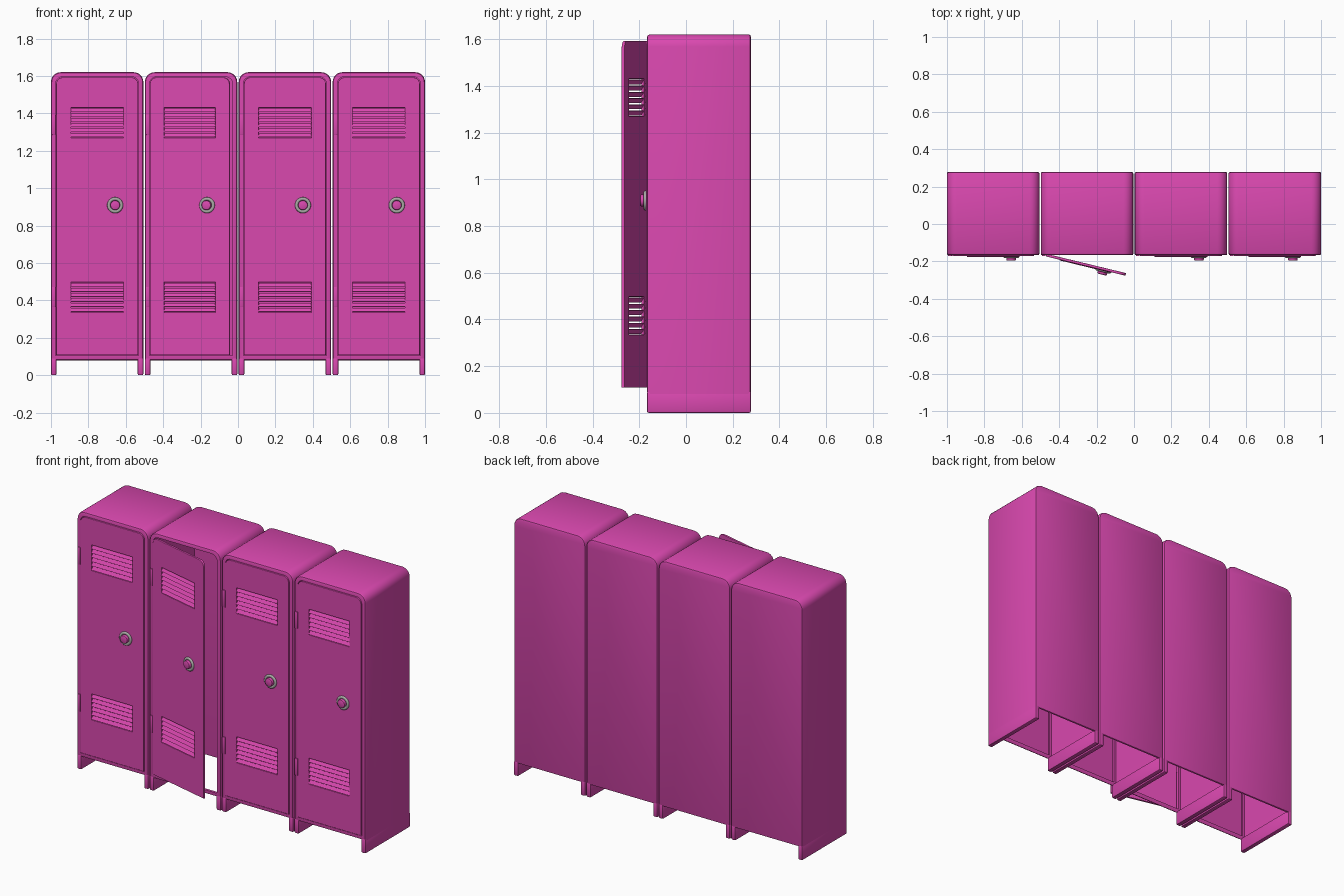
import bpy, bmesh, math
from mathutils import Matrix, Vector

if "Cube" in bpy.data.objects:
    bpy.data.objects.remove(bpy.data.objects["Cube"])

W, Z0, Z1 = 0.494, 0.08, 1.62          # locker width, underside and top of the body
FRONT, BACK = -0.167, 0.278
PITCH = (2 - W) / 3
PIVOT = Vector((0.022, FRONT, 0))      # door hinge line, inside one locker
VENTS = [(0.335, 0.497), (1.27, 1.43)]


def material(name, col):
    m = bpy.data.materials.new(name)
    m.diffuse_color = (*col, 1)
    m.use_nodes = True
    m.node_tree.nodes["Principled BSDF"].inputs["Base Color"].default_value = m.diffuse_color
    return m


PINK = material("pink_paint", (0.70, 0.065, 0.43))
GREY = material("grey_metal", (0.40, 0.40, 0.38))


def finish(obj, mat, matrix=None):
    obj.data.materials.clear()
    obj.data.materials.append(mat)
    if matrix is not None:
        obj.matrix_world = matrix
    bpy.ops.object.select_all(action='DESELECT')
    obj.select_set(True)
    bpy.context.view_layer.objects.active = obj
    bpy.ops.object.shade_smooth_by_angle(angle=math.radians(40))
    return obj


def from_bmesh(name, bm, mat, matrix=None):
    bmesh.ops.recalc_face_normals(bm, faces=bm.faces)
    me = bpy.data.meshes.new(name)
    bm.to_mesh(me)
    bm.free()
    obj = bpy.data.objects.new(name, me)
    bpy.context.collection.objects.link(obj)
    return finish(obj, mat, matrix)


def add_box(bm, x, y, z, bevel=0.0, turn=None):
    """Box between the limits, optionally bevelled and turned about its centre."""
    c = Vector((sum(x) / 2, sum(y) / 2, sum(z) / 2))
    m = Matrix.Translation(c) @ (turn or Matrix()) @ Matrix.Diagonal(
        (x[1] - x[0], y[1] - y[0], z[1] - z[0], 1))
    vs = bmesh.ops.create_cube(bm, size=1, matrix=m)['verts']
    if bevel:
        edges = list({e for v in vs for e in v.link_edges})
        bmesh.ops.bevel(bm, geom=edges, offset=bevel, segments=2, affect='EDGES', profile=0.5)


def outline(inset, r=0.052, n=6):
    """Square-bottomed, round-topped front profile; its last edge is the bottom."""
    r = r - inset * 0.6
    x0, x1, zb, zt = inset, W - inset, Z0 + inset, Z1 - inset
    pts = [(x1, zb)]
    for cx, a0 in ((x1 - r, 0), (x0 + r, 90)):
        for k in range(n + 1):
            a = math.radians(a0 + 90 * k / n)
            pts.append((cx + r * math.cos(a), zt - r + r * math.sin(a)))
    return pts + [(x0, zb)]


def build_body(matrix):
    """Open-bottomed thin shell: inner wall, front frame, outer wall, back panel."""
    bm = bmesh.new()
    steps = [(0.010, BACK - 0.012), (0.010, FRONT + 0.016), (0.025, FRONT + 0.016),
             (0.025, FRONT), (0.012, FRONT), (0.004, FRONT + 0.003), (0, FRONT + 0.012),
             (0, BACK - 0.010), (0.003, BACK - 0.003), (0.010, BACK)]
    loops = [[bm.verts.new((x, y, z)) for x, z in outline(i)] for i, y in steps]
    n = len(loops[0])
    for k, (a, b) in enumerate(zip(loops, loops[1:])):
        for j in range(n):
            if j == n - 1 and k in (0, 6):       # no floor
                continue
            q = (j + 1) % n
            bm.faces.new((a[j], a[q], b[q], b[j]))
    bm.faces.new(loops[0])
    bm.faces.new(loops[-1])
    for a, b in ((1, 6), (0, 7)):                # close the bottom rails
        bm.faces.new((loops[a][0], loops[a][-1], loops[b][-1], loops[b][0]))
    return from_bmesh("locker_body", bm, PINK, matrix)


def build_feet(matrix):
    bm = bmesh.new()
    for x in ((0, 0.03), (W - 0.03, W)):
        add_box(bm, x, (FRONT, BACK), (0, Z0 + 0.012), 0.007)
    return from_bmesh("side_feet", bm, PINK, matrix)


def build_hinges(matrix):
    bm = bmesh.new()
    for z in ((0.365, 0.472), (1.285, 1.392)):
        add_box(bm, (0.006, 0.026), (FRONT - 0.005, FRONT + 0.003), z, 0.002)
    return from_bmesh("hinges", bm, PINK, matrix)


def build_door(matrix):
    """Flat panel with vent openings, made from a filled 2D curve."""
    cu = bpy.data.curves.new("door", 'CURVE')
    cu.dimensions, cu.fill_mode = '2D', 'BOTH'
    cu.extrude, cu.bevel_depth, cu.bevel_resolution, cu.offset = 0.004, 0.003, 1, -0.003
    holes = [[(0.107, a), (0.387, a), (0.387, b), (0.107, b)] for a, b in VENTS]
    for pts in [outline(0.028)] + holes:
        sp = cu.splines.new('POLY')
        sp.points.add(len(pts) - 1)
        for p, (x, z) in zip(sp.points, pts):
            p.co = (x - PIVOT.x, z, 0, 1)
        sp.use_cyclic_u = True
    obj = bpy.data.objects.new("door", cu)
    bpy.context.collection.objects.link(obj)
    bpy.ops.object.select_all(action='DESELECT')
    obj.select_set(True)
    bpy.context.view_layer.objects.active = obj
    bpy.ops.object.convert(target='MESH')
    obj = bpy.context.view_layer.objects.active
    obj.data.transform(Matrix.Translation((0, 0.002, 0)) @ Matrix.Rotation(math.pi / 2, 4, 'X'))
    return finish(obj, PINK, matrix)


def build_louvres(matrix):
    bm = bmesh.new()
    tilt = Matrix.Rotation(math.radians(-35), 4, 'X')
    for a, b in VENTS:
        step = (b - a) / 6
        for k in range(6):
            z = a + (k + 0.5) * step
            add_box(bm, (0.106 - PIVOT.x, 0.388 - PIVOT.x), (-0.002, 0.001),
                    (z - 0.0115, z + 0.0115), turn=tilt)
    return from_bmesh("vent_louvres", bm, PINK, matrix)


def lathe(name, profile, mat, matrix, closed=False, n=32):
    """Turned part on the door's lock axis; profile is (radius, distance outward)."""
    bm = bmesh.new()
    cx, cz = 0.343 - PIVOT.x, 0.909
    rings = [[bm.verts.new((cx + r * math.cos(math.tau * k / n), -d,
                            cz + r * math.sin(math.tau * k / n))) for k in range(n)]
             for r, d in profile]
    for a, b in zip(rings, rings[1:] + rings[:1] if closed else rings[1:]):
        for k in range(n):
            q = (k + 1) % n
            bm.faces.new((a[k], a[q], b[q], b[k]))
    if not closed:
        bm.faces.new(rings[0])
        bm.faces.new(rings[-1])
    return from_bmesh(name, bm, mat, matrix)


# four lockers in a row, the second one ajar
for i in range(4):
    base = Matrix.Translation((-1 + i * PITCH, 0, 0))
    swing = Matrix.Rotation(math.radians(-13.6 if i == 1 else 0), 4, 'Z')
    door = base @ Matrix.Translation(PIVOT) @ swing
    build_body(base)
    build_feet(base)
    build_hinges(base)
    build_door(door)
    build_louvres(door)
    ring = [(0.034 + 0.009 * math.cos(math.tau * k / 10),
             0.007 + 0.008 * math.sin(math.tau * k / 10)) for k in range(10)]
    lathe("lock_ring", ring, GREY, door, closed=True)
    lathe("lock_knob", [(0.026, 0.003), (0.026, 0.022), (0.024, 0.027), (0.020, 0.029)], PINK, door)
